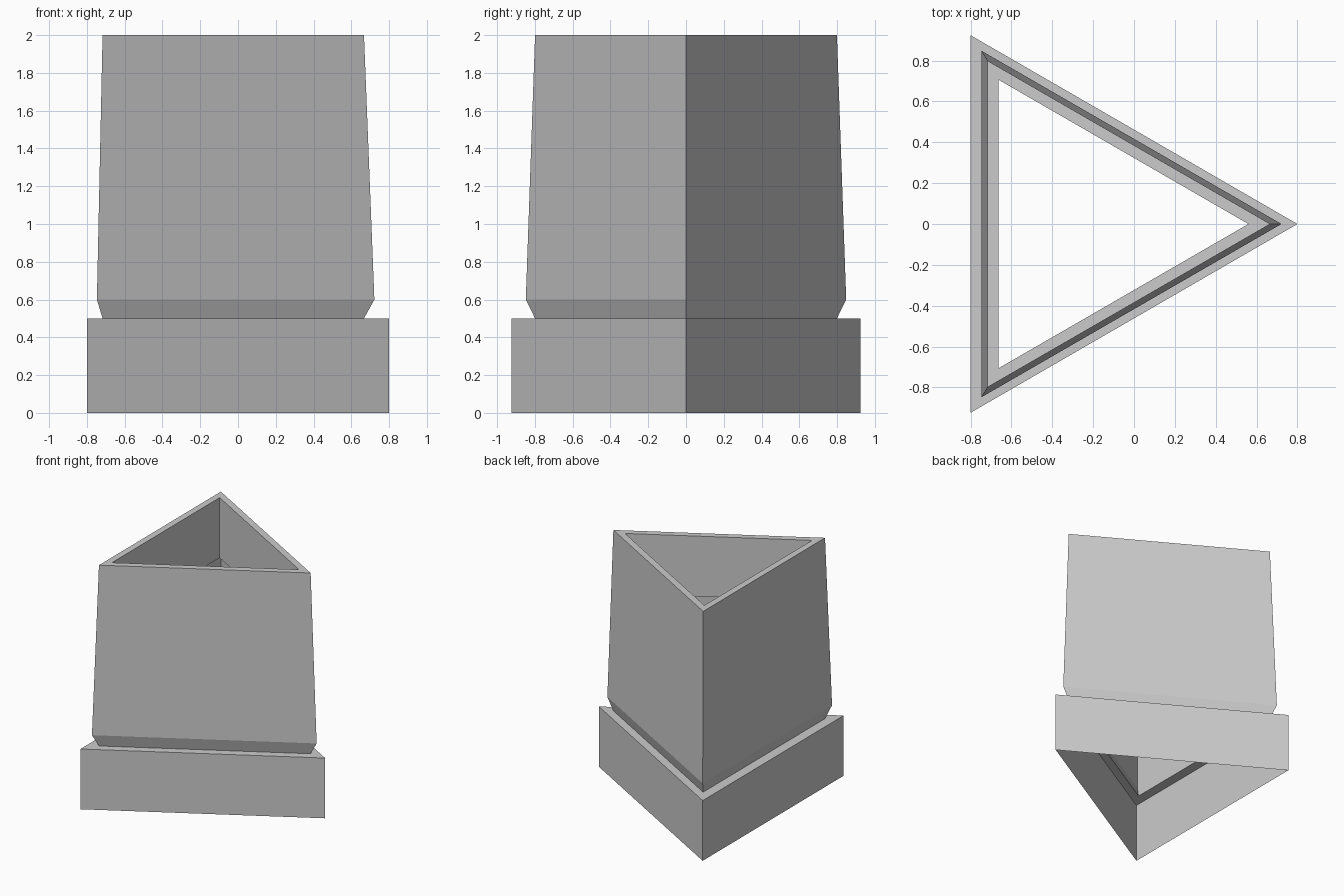
import bpy, bmesh
from math import sqrt

if "Cube" in bpy.data.objects:
    bpy.data.objects.remove(bpy.data.objects["Cube"])

# Triangular cross-sections: (flat side x, apex x, z), from foot to inner lip
RINGS = [
    (-0.80, 0.80, 0.0),     # foot of the plinth
    (-0.80, 0.80, 0.5),     # plinth top
    (-0.717, 0.667, 0.5),   # ledge, start of the flare
    (-0.747, 0.722, 0.6),   # widest point of the sleeve
    (-0.717, 0.667, 2.0),   # outer rim
    (-0.663, 0.56, 2.0),    # inner rim
    (-0.663, 0.56, 1.5),    # lower edge of the inner lip
]


def triangle(bm, left, apex, z):
    half = (apex - left) / sqrt(3)
    return [bm.verts.new(p) for p in
            ((apex, 0, z), (left, half, z), (left, -half, z))]


def loft(name, rings):
    bm = bmesh.new()
    loops = [triangle(bm, *r) for r in rings]
    for low, high in zip(loops, loops[1:]):
        for i in range(3):
            j = (i + 1) % 3
            bm.faces.new((low[i], low[j], high[j], high[i]))
    mesh = bpy.data.meshes.new(name)
    bm.to_mesh(mesh)
    bm.free()
    obj = bpy.data.objects.new(name, mesh)
    bpy.context.collection.objects.link(obj)
    return obj


# Hollow, open-ended sleeve on its plinth
loft("triangular_sleeve", RINGS)
